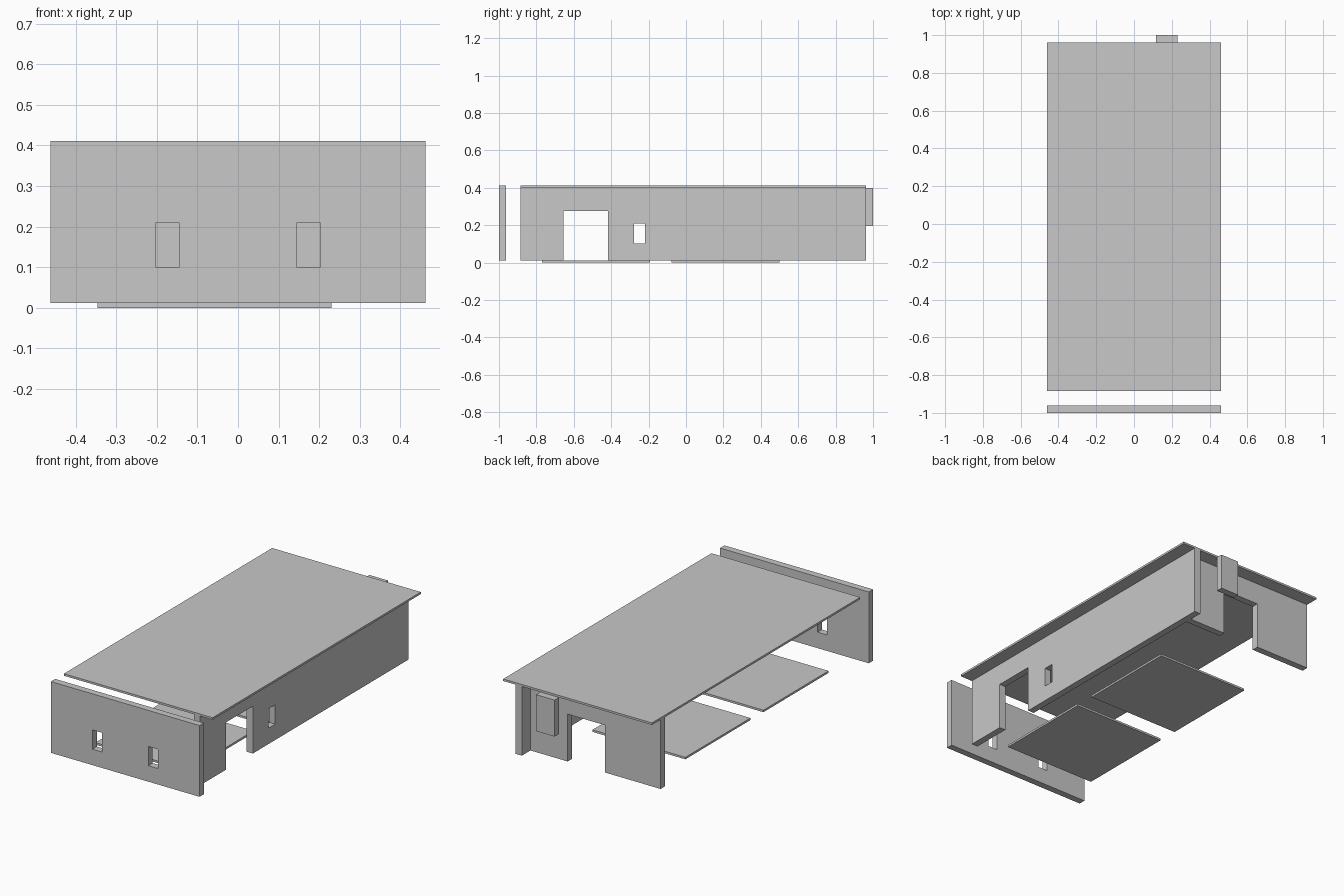
import bpy

if "Cube" in bpy.data.objects:
    bpy.data.objects.remove(bpy.data.objects["Cube"], do_unlink=True)

U = 2 / 26          # plan module: the model is 26 modules long
T = U / 2           # wall thickness
BASE = 0.0115       # wall foot, level with the top of the floor slabs
EAVE = 0.40         # underside of the roof
TOP = 0.4115        # top of the roof and front wall

grey = bpy.data.materials.new("plain_grey")
grey.use_nodes = True
grey.diffuse_color = (0.58, 0.58, 0.58, 1)
grey.node_tree.nodes["Principled BSDF"].inputs["Base Color"].default_value = grey.diffuse_color


def box(name, xs, ys, zs):
    """Block between the given x, y and z limits."""
    spans = (xs, ys, zs)
    bpy.ops.mesh.primitive_cube_add(size=1)
    ob = bpy.context.object
    ob.name = ob.data.name = name
    for v in ob.data.vertices:
        v.co = [(a + b) / 2 + c * (b - a) for c, (a, b) in zip(v.co, spans)]
    ob.data.materials.append(grey)
    return ob


def wall(name, xs, ys, zs, openings):
    """Block with rectangular openings cut through its thin direction."""
    ob = box(name, xs, ys, zs)
    along_x = xs[1] - xs[0] > ys[1] - ys[0]
    for span, heights in openings:
        if along_x:
            cutter = box("opening", span, (ys[0] - T, ys[1] + T), heights)
        else:
            cutter = box("opening", (xs[0] - T, xs[1] + T), span, heights)
        cutter.hide_render = True
        mod = ob.modifiers.new("opening", 'BOOLEAN')
        mod.operation = 'DIFFERENCE'
        mod.solver = 'EXACT'
        mod.object = cutter
        bpy.context.view_layer.objects.active = ob
        bpy.ops.object.modifier_apply(modifier=mod.name)
        bpy.data.objects.remove(cutter, do_unlink=True)
    return ob


window = (0.101, 0.209)
door = (BASE - T, 0.277)

# Roof slab
box("roof", (-6 * U, 6 * U), (-11.5 * U, 12.5 * U), (EAVE, TOP))

# Detached front wall with two windows
wall("front_wall", (-6 * U, 6 * U), (-13 * U, -12.5 * U), (BASE, TOP),
     [((-0.203, -0.144), window), ((0.144, 0.203), window)])

# Long side wall with a door and a window
wall("side_wall", (4.5 * U, 5 * U), (-11.5 * U, 12.5 * U), (BASE, EAVE),
     [((-0.654, -0.418), door), ((-0.279, -0.22), window)])

# Back wall with a central door
wall("back_wall", (-6 * U, 4.5 * U), (11 * U, 11.5 * U), (BASE, EAVE),
     [((-1.5 * U, 1.5 * U), door)])

# Hanging block behind the back wall
box("back_block", (1.5 * U, 3 * U), (12.5 * U, 13 * U), (0.195, EAVE))

# Two square floor slabs
for label, start in (("front", -10), ("rear", -1)):
    box(label + "_floor_slab", (-4.5 * U, 3 * U),
        (start * U, (start + 7.5) * U), (0, BASE))
